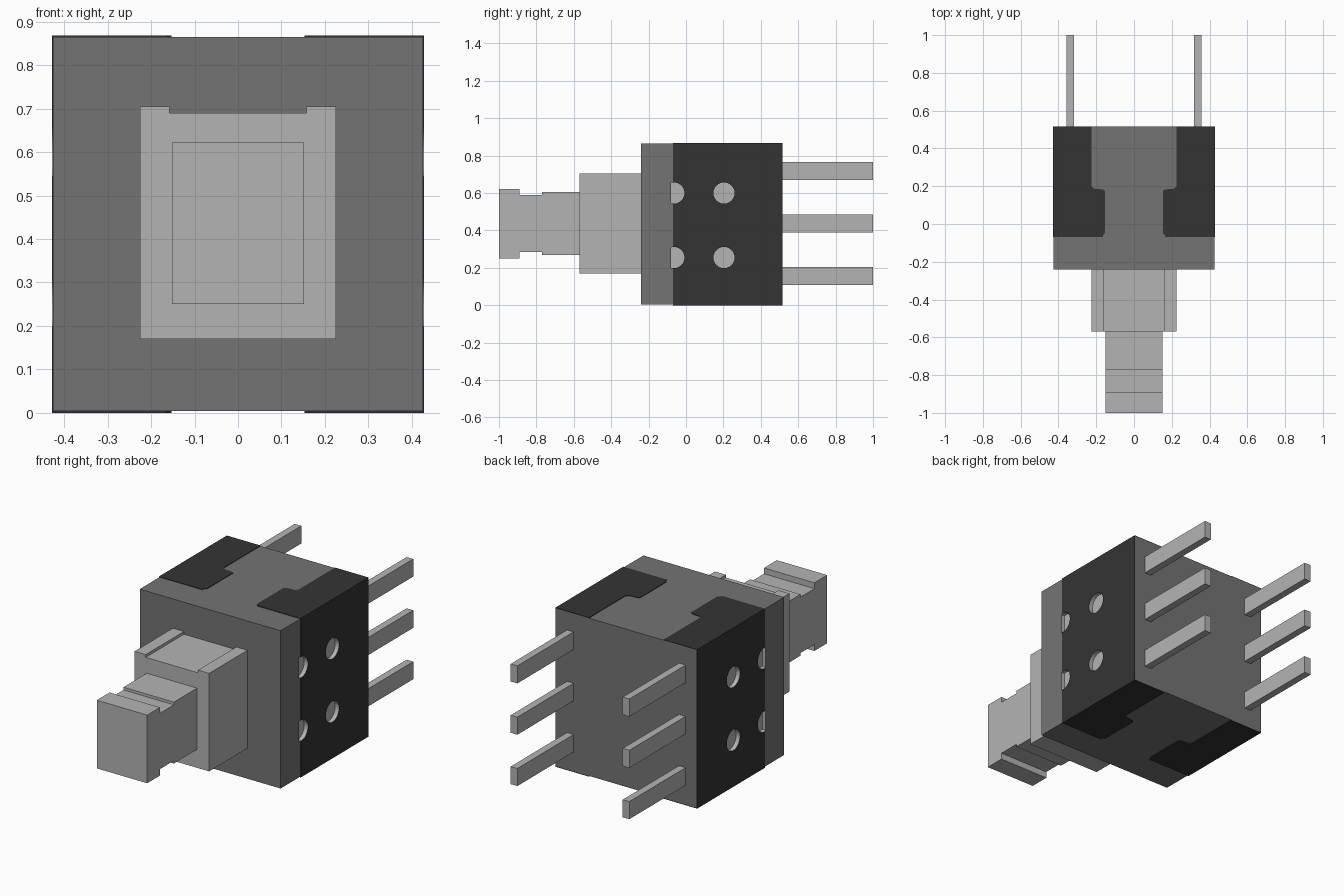
import bpy, bmesh, math
from mathutils import Vector

cube = bpy.data.objects.get("Cube")
if cube:
    bpy.data.objects.remove(cube, do_unlink=True)


def material(name, value):
    m = bpy.data.materials.new(name)
    m.use_nodes = True
    colour = (value, value, value, 1)
    m.diffuse_color = colour
    m.node_tree.nodes["Principled BSDF"].inputs["Base Color"].default_value = colour
    return m


DARK = material("dark grey", 0.034)
MID = material("mid grey", 0.175)
LIGHT = material("light grey", 0.456)


def prism(name, points, axis, low, high, mat):
    """Extrude a flat outline along x, y or z; points use the other two axes in order."""
    def place(p, d):
        c = list(p)
        c.insert("xyz".index(axis), d)
        return Vector(c)
    bm = bmesh.new()
    face = bm.faces.new([bm.verts.new(place(p, low)) for p in points])
    new = bmesh.ops.extrude_face_region(bm, geom=[face])["geom"]
    shift = place((0, 0), high - low)
    bmesh.ops.translate(bm, vec=shift, verts=[v for v in new if isinstance(v, bmesh.types.BMVert)])
    bmesh.ops.recalc_face_normals(bm, faces=bm.faces)
    mesh = bpy.data.meshes.new(name)
    bm.to_mesh(mesh)
    bm.free()
    mesh.materials.append(mat)
    ob = bpy.data.objects.new(name, mesh)
    bpy.context.collection.objects.link(ob)
    return ob


def box(name, x, y, z, mat):
    outline = [(x[0], y[0]), (x[1], y[0]), (x[1], y[1]), (x[0], y[1])]
    return prism(name, outline, "z", z[0], z[1], mat)


def cut(ob, cutters):
    for c in cutters:
        mod = ob.modifiers.new("hole", "BOOLEAN")
        mod.operation = "DIFFERENCE"
        mod.solver = "EXACT"
        mod.material_mode = "TRANSFER"
        mod.object = c
    bpy.context.view_layer.update()
    result = bpy.data.meshes.new_from_object(ob.evaluated_get(bpy.context.evaluated_depsgraph_get()))
    ob.modifiers.clear()
    ob.data = result


# Main housing dimensions
W, BACK, FRONT, SEAM = 0.425, 0.515, -0.24, -0.07
BOTTOM, TOP, SKIN = 0.004, 0.865, 0.003
housing = box("housing", (-W, W), (FRONT, BACK), (BOTTOM, TOP), MID)

# Dark clip on each side: side plate plus stepped top and bottom tabs
tab = [(W, SEAM), (0.165, SEAM), (0.165, -0.06), (0.153, -0.05), (0.153, 0.175),
       (0.165, 0.183), (0.213, 0.187), (0.225, 0.2), (0.225, BACK), (W, BACK)]
all_cutters = []
for side, label in ((1, "left"), (-1, "right")):
    outline = [(side * x, y) for x, y in tab]
    prism(label + "_top_tab", outline, "z", TOP, TOP + SKIN, DARK)
    prism(label + "_bottom_tab", outline, "z", 0, BOTTOM, DARK)
    plate = box(label + "_side_plate", sorted((side * W, side * (W + SKIN))),
                (SEAM, BACK), (0, TOP + SKIN), DARK)
    # Round recesses, the front pair truncated at the seam
    cutters = []
    for y in (-0.065, 0.203):
        for z in (0.255, 0.6):
            ring = [(y + 0.057 * math.cos(a), z + 0.057 * math.sin(a))
                    for a in (math.tau * i / 24 for i in range(24))]
            kept = [p for p in ring if p[0] > -0.08]
            start = next((i for i in range(len(kept)) if math.dist(kept[i - 1], kept[i]) > 0.03), 0)
            kept = kept[start:] + kept[:start]
            if len(kept) < len(ring):
                kept = [(-0.08, kept[0][1])] + kept + [(-0.08, kept[-1][1])]
            inner, outer = sorted((side * 0.405, side * 0.45))
            cutters.append(prism("recess_cutter", kept, "x", inner, outer, LIGHT))
    cut(plate, cutters)
    all_cutters += cutters

cut(housing, all_cutters)
for c in all_cutters:
    bpy.data.objects.remove(c, do_unlink=True)

# Plunger collar with a shallow channel along its top
collar = [(-0.225, 0.17), (0.225, 0.17), (0.225, 0.705), (0.158, 0.705),
          (0.158, 0.69), (-0.158, 0.69), (-0.158, 0.705), (-0.225, 0.705)]
prism("plunger_collar", collar, "y", -0.57, FRONT, LIGHT)

# Plunger stem with a grooved neck behind its tip
stem = [(-1, 0.25), (-0.89, 0.25), (-0.89, 0.285), (-0.77, 0.285), (-0.77, 0.27), (-0.57, 0.27),
        (-0.57, 0.605), (-0.77, 0.605), (-0.77, 0.59), (-0.89, 0.59), (-0.89, 0.622), (-1, 0.622)]
prism("plunger_stem", stem, "x", -0.152, 0.152, LIGHT)

# Two columns of three terminal pins
for x in (-0.338, 0.338):
    for z in (0.157, 0.437, 0.717):
        box("terminal_pin", (x - 0.02, x + 0.02), (BACK, 1), (z - 0.048, z + 0.048), LIGHT)
